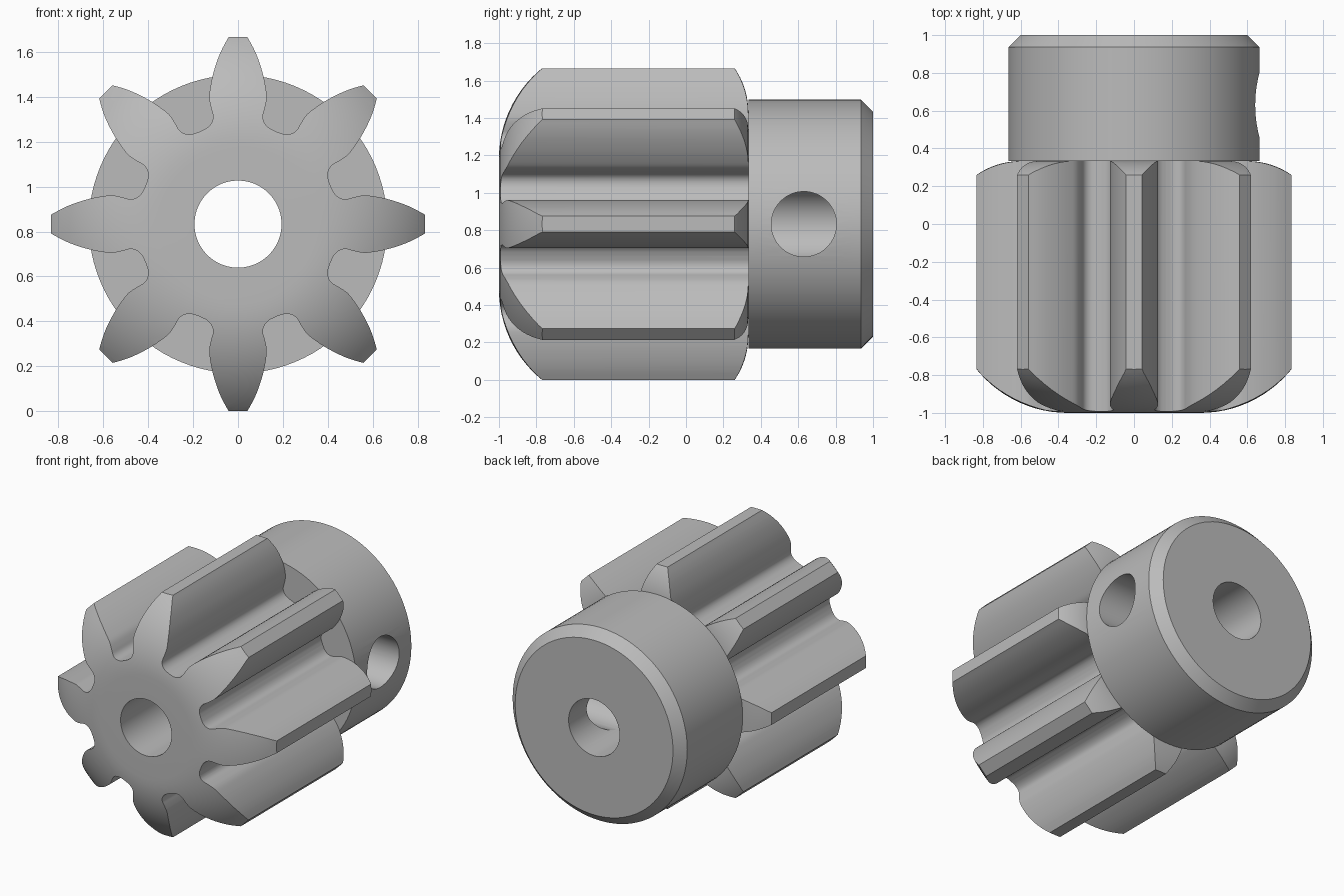
import bpy, bmesh, math
from math import sin, cos, pi, sqrt
from mathutils import Vector, Matrix

if "Cube" in bpy.data.objects:
    bpy.data.objects.remove(bpy.data.objects["Cube"])

AXIS_Z = 0.833
BORE = 0.194
TEETH = 8

steel = bpy.data.materials.new("plain grey metal")
steel.use_nodes = True
GREY = (0.5, 0.5, 0.5, 1)
steel.diffuse_color = GREY
steel.node_tree.nodes["Principled BSDF"].inputs["Base Color"].default_value = GREY


def make_object(name, bm):
    bmesh.ops.recalc_face_normals(bm, faces=bm.faces)
    mesh = bpy.data.meshes.new(name)
    bm.to_mesh(mesh)
    bm.free()
    mesh.materials.append(steel)
    obj = bpy.data.objects.new(name, mesh)
    obj.location.z = AXIS_Z
    bpy.context.collection.objects.link(obj)
    return obj


def lathe(name, profile, steps=96):
    """Revolve a closed (radius, y) profile around the y axis."""
    bm = bmesh.new()
    verts = [bm.verts.new((r, y, 0)) for r, y in profile]
    edges = [bm.edges.new((verts[i - 1], v)) for i, v in enumerate(verts)]
    bmesh.ops.spin(bm, geom=verts + edges, cent=(0, 0, 0), axis=(0, 1, 0),
                   angle=2 * pi, steps=steps, use_merge=True)
    bmesh.ops.remove_doubles(bm, verts=bm.verts, dist=1e-5)
    return make_object(name, bm)


def dome(r0, r1, radius, y, side, steps=14):
    """Arc that leaves the flat end at r0 and curves away out to r1."""
    a1 = math.asin((r1 - r0) / radius)
    return [(r0 + radius * sin(a1 * i / steps),
             y + side * radius * (1 - cos(a1 * i / steps))) for i in range(steps + 1)]


def smooth_path(points, n=4):
    """Catmull-Rom curve through the points."""
    p = [Vector(q) for q in points]
    p = [2 * p[0] - p[1]] + p + [2 * p[-1] - p[-2]]
    out = []
    for a, b, c, d in zip(p, p[1:], p[2:], p[3:]):
        for k in range(n):
            t = k / n
            out.append(0.5 * (2 * b + (c - a) * t + (2 * a - 5 * b + 4 * c - d) * t * t
                              + (3 * b - a - 3 * c + d) * t ** 3))
    return out + [p[-2]]


def boolean(obj, cutter, operation):
    mod = obj.modifiers.new("cut", 'BOOLEAN')
    mod.operation, mod.object, mod.solver = operation, cutter, 'EXACT'
    bpy.ops.object.select_all(action='DESELECT')
    bpy.context.view_layer.objects.active = obj
    obj.select_set(True)
    bpy.ops.object.modifier_apply(modifier=mod.name)
    bpy.data.objects.remove(cutter)


def shade(obj):
    bpy.ops.object.select_all(action='DESELECT')
    bpy.context.view_layer.objects.active = obj
    obj.select_set(True)
    bpy.ops.object.shade_smooth_by_angle(angle=math.radians(28))


# Toothed outline: one flank from tip to valley floor, mirrored and repeated
half = pi / TEETH
floor = 0.446
flank = smooth_path([(0.042, AXIS_Z), (0.07, 0.782), (0.092, 0.73), (0.112, 0.665),
                     (0.124, 0.605), (0.128, 0.56), (0.120, 0.517), (0.111, 0.482),
                     (0.117, 0.453), (0.138, 0.429), (floor * sin(half), floor * cos(half))])
tooth = [Vector((-v.x, v.y)) for v in reversed(flank)] + flank[:-1]
outline = []
for i in range(TEETH):
    outline += [Matrix.Rotation(-2 * half * i, 2) @ v for v in tooth]

bm = bmesh.new()
face = bm.faces.new([bm.verts.new((v.x, -1.1, v.y)) for v in outline])
ext = bmesh.ops.extrude_face_region(bm, geom=[face])
bmesh.ops.translate(bm, vec=(0, 1.6, 0),
                    verts=[g for g in ext["geom"] if isinstance(g, bmesh.types.BMVert)])
teeth = make_object("teeth_outline", bm)

# Gear: rounded turned blank with bore, trimmed to the toothed outline
GEAR_BACK = 0.333
blank = [(BORE, -1.0)] + dome(0.35, 0.87, 0.622, -1.0, 1)
blank += list(reversed(dome(0.60, 0.87, 0.41, GEAR_BACK, -1))) + [(BORE, GEAR_BACK)]
gear = lathe("pinion_gear", blank)
boolean(gear, teeth, 'INTERSECT')
shade(gear)

# Hub: chamfered collar with a set screw hole on one side
hub = lathe("hub_collar", [(BORE, GEAR_BACK), (0.665, GEAR_BACK), (0.665, 0.936),
                           (0.601, 1.0), (BORE, 1.0)])
bm = bmesh.new()
bmesh.ops.create_cone(bm, cap_ends=True, segments=64, radius1=0.174, radius2=0.174, depth=0.9,
                      matrix=Matrix.Translation((0.5, 0.63, 0)) @ Matrix.Rotation(pi / 2, 4, 'Y'))
boolean(hub, make_object("screw_hole_cutter", bm), 'DIFFERENCE')
shade(hub)
